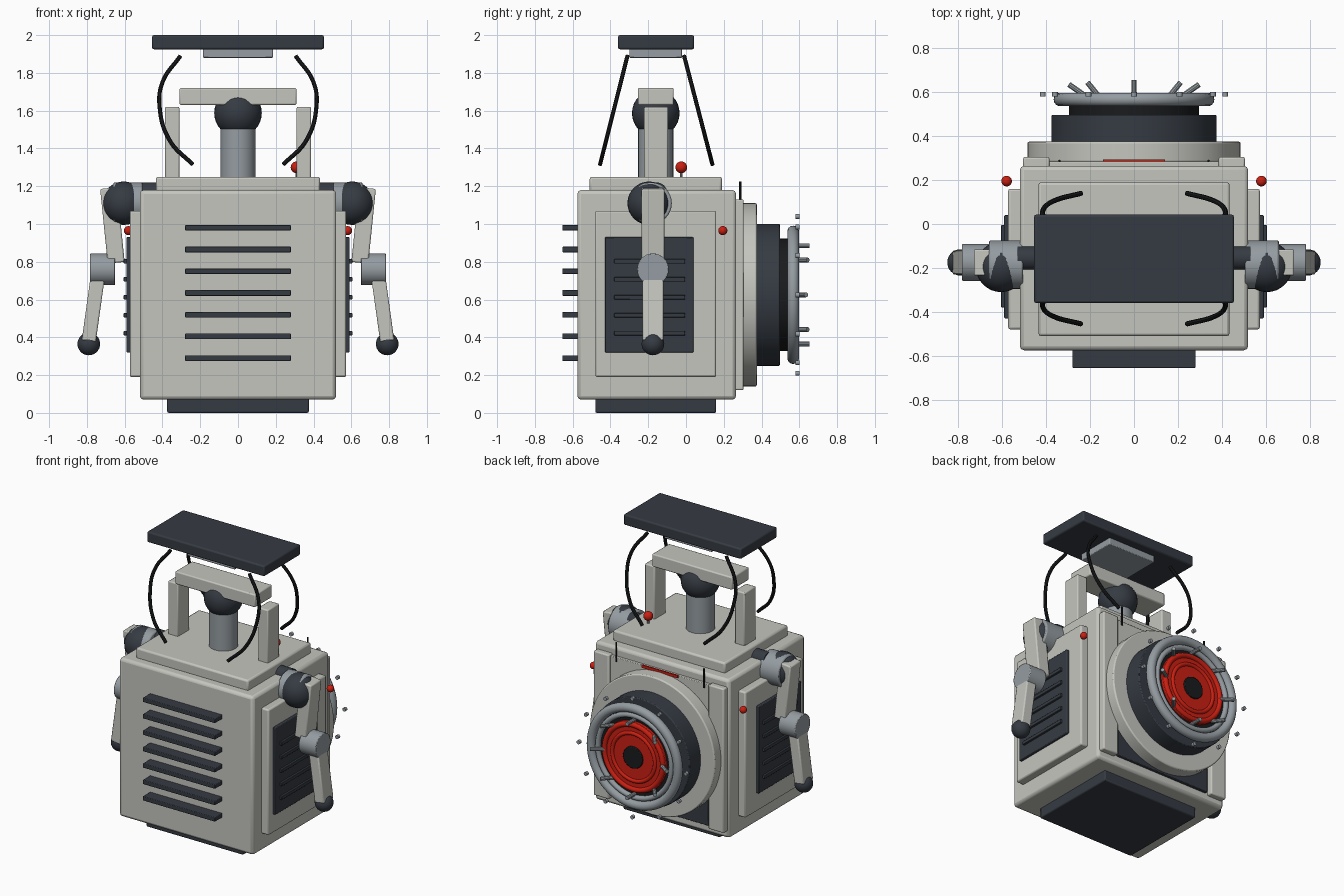
import bpy, math
from mathutils import Vector

if "Cube" in bpy.data.objects:
    bpy.data.objects.remove(bpy.data.objects["Cube"])


def material(name, rgb):
    m = bpy.data.materials.new(name)
    m.diffuse_color = (*rgb, 1)
    m.use_nodes = True
    m.node_tree.nodes["Principled BSDF"].inputs["Base Color"].default_value = m.diffuse_color
    return m


LIGHT = material("warm_light_grey", (0.56, 0.56, 0.52))
DARK = material("slate", (0.036, 0.044, 0.056))
GREY = material("steel_grey", (0.30, 0.335, 0.36))
BLACK = material("near_black", (0.01, 0.011, 0.012))
RED = material("signal_red", (0.60, 0.014, 0.006))


def finish(name, mat, bevel=0.0):
    o = bpy.context.object
    o.name = name
    o.data.materials.append(mat)
    if bevel:
        b = o.modifiers.new("edge", "BEVEL")
        b.width, b.segments, b.limit_method = bevel, 2, "ANGLE"
    bpy.ops.object.shade_smooth_by_angle(angle=math.radians(35))
    return o


def box(name, x, y, z, mat, bevel=0.0):
    """Box from its (min, max) range on each axis."""
    bpy.ops.mesh.primitive_cube_add(size=1, location=[(a + b) / 2 for a, b in (x, y, z)])
    bpy.context.object.scale = [b - a for a, b in (x, y, z)]
    bpy.ops.object.transform_apply(location=False, rotation=False, scale=True)
    return finish(name, mat, bevel)


def rod(name, p, q, r, mat, bevel=0.0, sides=32):
    """Cylinder between two points."""
    p, q = Vector(p), Vector(q)
    bpy.ops.mesh.primitive_cylinder_add(vertices=sides, radius=r, depth=(q - p).length,
                                        location=(p + q) / 2,
                                        rotation=(q - p).to_track_quat("Z", "Y").to_euler())
    return finish(name, mat, bevel)


def ball(name, c, r, mat):
    bpy.ops.mesh.primitive_uv_sphere_add(segments=32, ring_count=16, radius=r, location=c)
    return finish(name, mat)


def ring(name, y, major, minor, mat):
    bpy.ops.mesh.primitive_torus_add(major_segments=64, minor_segments=14, major_radius=major,
                                     minor_radius=minor, location=(0, y, CZ),
                                     rotation=(math.pi / 2, 0, 0))
    return finish(name, mat)


def bar(name, p, q, wide, deep, mat, bevel):
    """Square bar between two points in an xz plane."""
    p, q = Vector(p), Vector(q)
    d = q - p
    bpy.ops.mesh.primitive_cube_add(size=1, location=(p + q) / 2,
                                    rotation=(0, math.atan2(d.x, d.z), 0))
    bpy.context.object.scale = (wide, deep, d.length)
    bpy.ops.object.transform_apply(location=False, rotation=False, scale=True)
    return finish(name, mat, bevel)


# Body, base and lid
box("body", (-0.52, 0.52), (-0.575, 0.265), (0.07, 1.18), LIGHT, 0.02)
box("base", (-0.375, 0.375), (-0.48, 0.16), (0, 0.08), DARK, 0.008)
box("lid", (-0.435, 0.435), (-0.51, 0.19), (1.17, 1.25), LIGHT, 0.012)

# Front vents
for i in range(7):
    z = 0.29 + i * 0.115
    box("front_vent", (-0.28, 0.28), (-0.655, -0.56), (z - 0.015, z + 0.015), DARK, 0.004)

# Side panels and arms
for s in (-1, 1):
    def sx(a, b):
        return tuple(sorted((s * a, s * b)))
    box("side_panel", sx(0.5, 0.573), (-0.48, 0.16), (0.19, 1.07), LIGHT, 0.01)
    box("side_grille", sx(0.55, 0.591), (-0.43, 0.04), (0.32, 0.93), DARK, 0.005)
    for i in range(5):
        z = 0.422 + i * 0.095
        box("side_slat", sx(0.58, 0.605), (-0.38, -0.005), (z - 0.012, z + 0.012), DARK, 0.003)
    ball("side_light", (s * 0.58, 0.195, 0.965), 0.024, RED)
    rod("shoulder_neck", (s * 0.4, -0.155, 1.165), (s * 0.53, -0.155, 1.165), 0.055, DARK)
    rod("shoulder_drum", (s * 0.505, -0.185, 1.11), (s * 0.66, -0.185, 1.11), 0.11, GREY, 0.008)
    ball("shoulder_ball", (s * 0.605, -0.195, 1.11), 0.115, DARK)
    bar("upper_arm", (s * 0.685, -0.175, 1.19), (s * 0.645, -0.175, 0.795), 0.09, 0.12, LIGHT, 0.008)
    rod("elbow", (s * 0.65, -0.175, 0.76), (s * 0.783, -0.175, 0.76), 0.084, GREY, 0.005)
    bar("lower_arm", (s * 0.74, -0.175, 0.74), (s * 0.79, -0.175, 0.38), 0.075, 0.11, LIGHT, 0.008)
    ball("hand", (s * 0.79, -0.175, 0.365), 0.06, DARK)

# Carrying handle and neck
    box("handle_post", sx(0.31, 0.387), (-0.222, -0.095), (1.24, 1.62), LIGHT, 0.008)
box("handle_bar", (-0.31, 0.31), (-0.255, -0.065), (1.63, 1.72), LIGHT, 0.008)
rod("neck", (0, -0.16, 1.24), (0, -0.16, 1.56), 0.093, GREY)
ball("neck_ball", (0, -0.16, 1.587), 0.126, DARK)

# Overhead panel with its mounting block and four cables
box("top_panel", (-0.455, 0.455), (-0.36, 0.043), (1.925, 2.0), DARK, 0.01)
box("top_mount", (-0.185, 0.185), (-0.3, -0.02), (1.88, 1.93), GREY, 0.005)
for s in (-1, 1):
    for y0, y1 in ((-0.31, -0.455), (-0.01, 0.14)):
        cu = bpy.data.curves.new("cable", "CURVE")
        cu.dimensions, cu.bevel_depth, cu.bevel_resolution = "3D", 0.0115, 2
        cu.use_fill_caps = True
        sp = cu.splines.new("BEZIER")
        pts = [(0.305, 1.89), (0.40, 1.75), (0.415, 1.62), (0.36, 1.44), (0.24, 1.315)]
        sp.bezier_points.add(len(pts) - 1)
        for bp, (x, z) in zip(sp.bezier_points, pts):
            t = (1.89 - z) / 0.575
            bp.co = (s * x, y0 + (y1 - y0) * t, z)
            bp.handle_left_type = bp.handle_right_type = "AUTO"
        ob = bpy.data.objects.new("cable", cu)
        bpy.context.collection.objects.link(ob)
        bpy.ops.object.select_all(action="DESELECT")
        ob.select_set(True)
        bpy.context.view_layer.objects.active = ob
        bpy.ops.object.convert(target="MESH")
        finish("cable", BLACK)

# Beacon on the lid
rod("beacon_stem", (0.31, -0.025, 1.24), (0.31, -0.025, 1.29), 0.007, GREY, sides=10)
ball("beacon", (0.31, -0.025, 1.30), 0.031, RED)

# Rear panels, side rails, aerials and indicator strip
CZ = 0.625
box("rear_plate", (-0.4, 0.4), (0.25, 0.285), (0.6, 1.12), LIGHT, 0.004)
box("rear_dark_panel", (-0.37, 0.37), (0.25, 0.285), (0.13, 0.62), DARK, 0.004)
for s in (-1, 1):
    box("rear_rail", tuple(sorted((s * 0.385, s * 0.505))), (0.25, 0.305), (0.12, 1.13), LIGHT, 0.008)
    rod("aerial", (s * 0.34, 0.287, 1.09), (s * 0.34, 0.287, 1.225), 0.006, BLACK, sides=8)
box("indicator_strip", (-0.14, 0.14), (0.284, 0.293), (1.105, 1.125), RED)

# Round rear unit: stacked drums, rims and hub
for name, y0, y1, r, mat, bev in (
        ("mount_disc", 0.28, 0.375, 0.485, LIGHT, 0.008),
        ("main_drum", 0.36, 0.497, 0.376, DARK, 0.006),
        ("inner_drum", 0.48, 0.56, 0.297, BLACK, 0),
        ("red_disc", 0.55, 0.58, 0.245, RED, 0.004),
        ("hub", 0.57, 0.592, 0.075, BLACK, 0.004)):
    rod(name, (0, y0, CZ), (0, y1, CZ), r, mat, bev, 64)
ring("outer_rim", 0.567, 0.335, 0.031, GREY)
ring("inner_rim", 0.567, 0.285, 0.018, GREY)
ring("red_outer_ring", 0.578, 0.225, 0.018, RED)
ring("red_inner_ring", 0.578, 0.165, 0.014, RED)

# Eight angled prongs and twelve small studs around the rim
for i in range(8):
    a = i * math.pi / 4
    c = Vector((0.26 * math.cos(a), 0.61, CZ + 0.26 * math.sin(a)))
    t = math.radians(55) * math.cos(a)
    d = Vector((math.sin(t), math.cos(t), 0)) * 0.045
    rod("prong", c - d, c + d, 0.013, GREY, sides=10)
for i in range(12):
    a = i * math.pi / 6
    x, z = 0.415 * math.cos(a), CZ + 0.415 * math.sin(a)
    rod("rim_stud", (x, 0.58, z), (x, 0.6, z), 0.013, GREY, sides=12)
